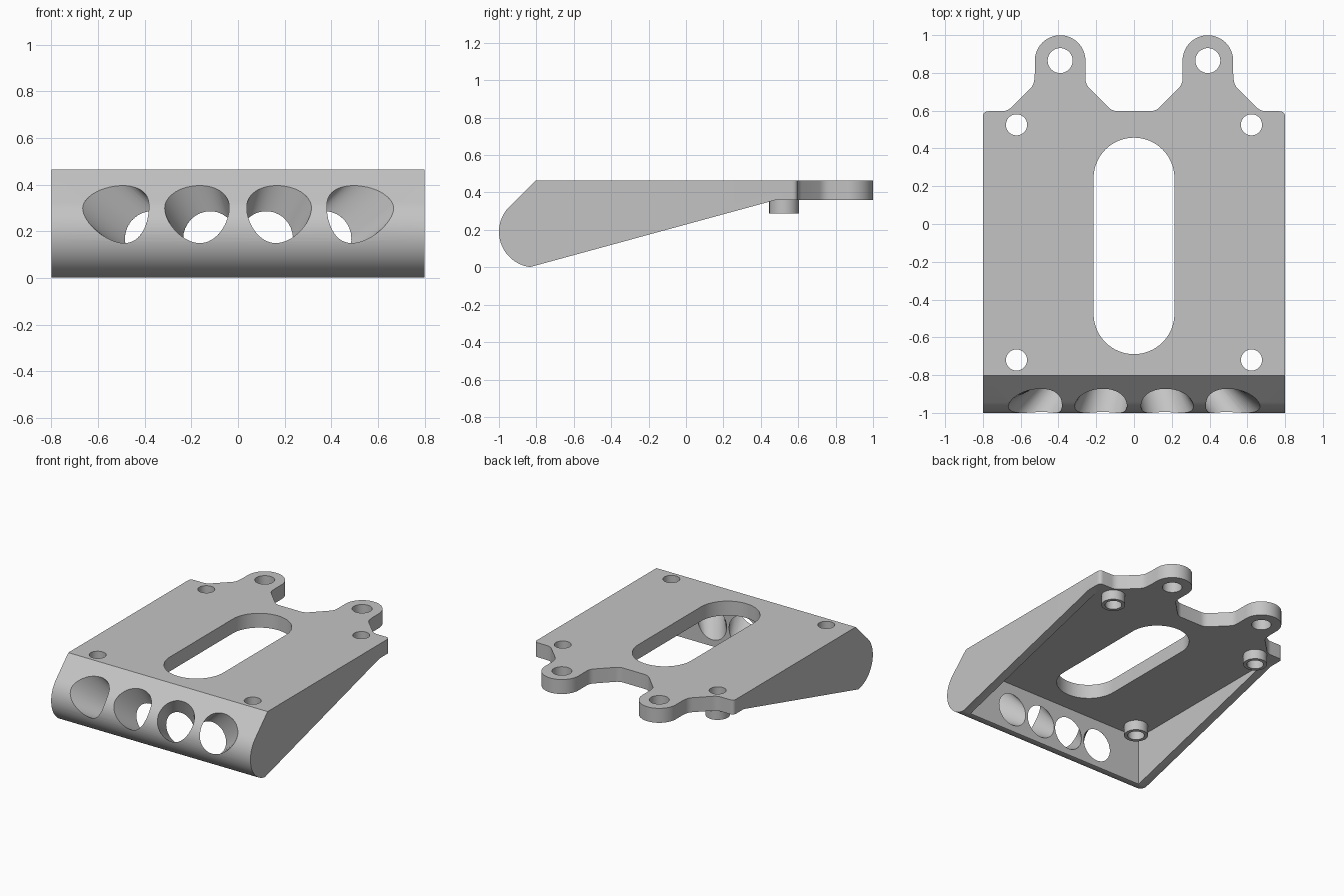
import bpy, bmesh
from math import cos, sin, pi, radians
from mathutils import Vector

cube = bpy.data.objects.get("Cube")
if cube:
    bpy.data.objects.remove(cube, do_unlink=True)

grey = bpy.data.materials.new("plain grey")
grey.use_nodes = True
grey.diffuse_color = (0.55, 0.55, 0.55, 1)
grey.node_tree.nodes["Principled BSDF"].inputs["Base Color"].default_value = grey.diffuse_color

TOP, UNDER = 0.465, 0.36


def finish(name, bm):
    bmesh.ops.recalc_face_normals(bm, faces=bm.faces[:])
    mesh = bpy.data.meshes.new(name)
    bm.to_mesh(mesh)
    bm.free()
    mesh.materials.append(grey)
    obj = bpy.data.objects.new(name, mesh)
    bpy.context.collection.objects.link(obj)
    return obj


def loft(name, start, end):
    """Closed solid between two rings with equal point counts."""
    bm = bmesh.new()
    a = [bm.verts.new(p) for p in start]
    b = [bm.verts.new(p) for p in end]
    bm.faces.new(a)
    bm.faces.new(b)
    n = len(a)
    for i in range(n):
        j = (i + 1) % n
        bm.faces.new((a[i], a[j], b[j], b[i]))
    return finish(name, bm)


def upright(name, pts, z0, z1):
    return loft(name, [(x, y, z0) for x, y in pts], [(x, y, z1) for x, y in pts])


def arc(cx, cy, r, a0, a1, n):
    return [(cx + r * cos(radians(a0 + (a1 - a0) * i / n)),
             cy + r * sin(radians(a0 + (a1 - a0) * i / n))) for i in range(n + 1)]


def circle(cx, cy, r):
    return arc(cx, cy, r, 0, 360, 48)[:-1]


def fillet(pts, size):
    """Round the inner corners of an open path, keeping both end points."""
    out = [pts[0]]
    for p, q, r in zip(pts, pts[1:], pts[2:]):
        p, q, r = Vector(p), Vector(q), Vector(r)
        a, b = q + (p - q).normalized() * size, q + (r - q).normalized() * size
        for i in range(6):
            t = i / 5
            out.append(tuple(a * (1 - t) ** 2 + q * 2 * t * (1 - t) + b * t * t))
    return out + [pts[-1]]


def combine(target, tool, operation):
    tool.hide_render = True
    mod = target.modifiers.new(operation.lower(), "BOOLEAN")
    mod.operation, mod.solver, mod.object = operation, "EXACT", tool
    bpy.context.view_layer.objects.active = target
    bpy.ops.object.modifier_apply(modifier=mod.name)
    bpy.data.objects.remove(tool, do_unlink=True)


# Plan outline with two rounded lugs at the back
half = fillet([(0, 0.597), (0.115, 0.597), (0.257, 0.74), (0.257, 0.865)], 0.03)
half += arc(0.391, 0.865, 0.134, 180, 0, 32)[1:]
half += fillet([(0.525, 0.8), (0.53, 0.735), (0.67, 0.597), (0.8, 0.597), (0.8, 0)], 0.03)
half += [(0.8, -1.1)]
outline = half + [(-x, y) for x, y in reversed(half[1:])]
body = upright("bracket_body", outline, -0.1, 0.6)

# Side profile: rounded nose, chamfer, flat top and sloping underside
profile = [(1.1, UNDER), (1.1, TOP), (-0.803, TOP)]
profile += arc(-0.81, 0.19, 0.19, 135, 263, 28) + [(0.48, UNDER)]
combine(body, loft("side_profile", [(-1, y, z) for y, z in profile],
                   [(1, y, z) for y, z in profile]), "INTERSECT")

# Hollow underside leaving side walls and a solid nose
w, front, back = 0.737, -0.83, 0.484
combine(body, upright("cavity", [(-w, front), (w, front), (w, back), (-w, back)],
                      -0.2, UNDER + 0.001), "DIFFERENCE")

# Long slot through the plate
slot = arc(0, 0.243, 0.214, 0, 180, 32) + arc(0, -0.475, 0.214, 180, 360, 32)
combine(body, upright("slot", slot, 0.3, 0.6), "DIFFERENCE")

# Standoffs under the plate, with their screw holes, and the lug holes
for side in (-1, 1):
    x = 0.622 * side
    for y in (-0.72, 0.525):
        combine(body, upright("standoff", circle(x, y, 0.08), 0.288, 0.4), "UNION")
        combine(body, upright("screw_hole", circle(x, y, 0.056), 0.2, 0.6), "DIFFERENCE")
    combine(body, upright("lug_hole", circle(0.391 * side, 0.865, 0.066), 0.2, 0.6),
            "DIFFERENCE")


def duct_ring(s, x_in, x_out, rx_out):
    """Ring of the tapering duct: s = 0 at the inner wall, 1 near the nose."""
    ring = []
    for i in range(64):
        c, d = cos(2 * pi * i / 64), sin(2 * pi * i / 64)
        inner = Vector((x_in + 0.115 * c, front, 0.168 + 0.118 * d))
        outer = Vector((x_out + rx_out * c, -0.933 + 0.063 * d, 0.27 + 0.12 * d))
        ring.append(inner.lerp(outer, s))
    return ring


# Four angled air ducts through the nose
for side in (-1, 1):
    for x_in, x_out, rx in ((0.12, 0.163, 0.133), (0.37, 0.488, 0.136)):
        ends = [duct_ring(s, x_in * side, x_out * side, rx) for s in (-0.15, 1.6)]
        combine(body, loft("air_duct", *ends), "DIFFERENCE")

bpy.ops.object.select_all(action="DESELECT")
body.select_set(True)
bpy.context.view_layer.objects.active = body
bpy.ops.object.shade_smooth_by_angle(angle=radians(30))
